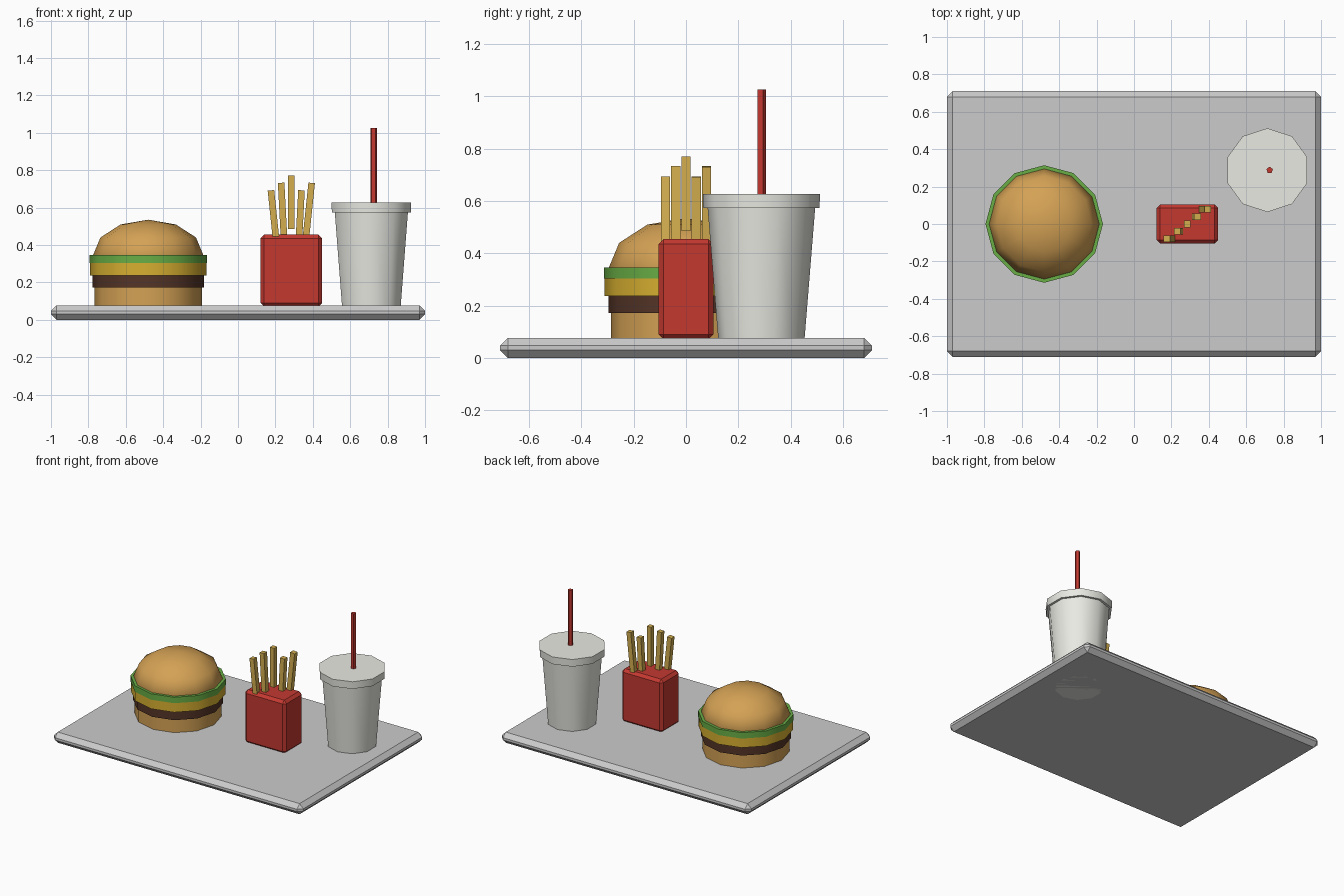
import bpy
import bmesh
from math import radians
from mathutils import Matrix

if "Cube" in bpy.data.objects:
    bpy.data.objects.remove(bpy.data.objects["Cube"])


def material(name, rgb):
    m = bpy.data.materials.new(name)
    m.diffuse_color = (*rgb, 1)
    m.use_nodes = True
    m.node_tree.nodes["Principled BSDF"].inputs["Base Color"].default_value = m.diffuse_color
    return m


bun = material("bun", (0.66, 0.36, 0.09))
brown = material("patty_brown", (0.09, 0.035, 0.02))
yellow = material("cheese_yellow", (0.68, 0.43, 0.03))
green = material("lettuce_green", (0.14, 0.42, 0.06))
red = material("red", (0.55, 0.04, 0.03))
gold = material("fry_gold", (0.66, 0.43, 0.08))
white = material("cup_white", (0.82, 0.82, 0.77))


def finish(name, bm, loc, mat=None, smooth=None):
    me = bpy.data.meshes.new(name)
    bmesh.ops.recalc_face_normals(bm, faces=bm.faces)
    bm.to_mesh(me)
    bm.free()
    ob = bpy.data.objects.new(name, me)
    ob.location = loc
    bpy.context.collection.objects.link(ob)
    if mat:
        me.materials.append(mat)
    if smooth:
        bpy.ops.object.select_all(action='DESELECT')
        ob.select_set(True)
        bpy.context.view_layer.objects.active = ob
        bpy.ops.object.shade_smooth_by_angle(angle=radians(smooth))
    return ob


def box(name, size, loc, mat=None, bevel=0, tilt=0):
    bm = bmesh.new()
    bmesh.ops.create_cube(bm, size=1, matrix=Matrix.Diagonal((*size, 1)))
    if bevel:
        bmesh.ops.bevel(bm, geom=bm.edges[:], offset=bevel, segments=1,
                        affect='EDGES', profile=0.5)
    ob = finish(name, bm, loc, mat)
    ob.rotation_euler.y = radians(tilt)
    return ob


def disc(name, sides, r0, r1, z0, z1, xy, mat, smooth=40):
    bm = bmesh.new()
    bmesh.ops.create_cone(bm, cap_ends=True, segments=sides, radius1=r0,
                          radius2=r1, depth=z1 - z0)
    return finish(name, bm, (*xy, (z0 + z1) / 2), mat, smooth)


# Tray with chamfered rim
box("tray", (2, 1.42, 0.077), (0, 0, 0.0385), bevel=0.03)

# Burger stack
centre = (-0.48, 0)
for name, r, z0, z1, mat in (
        ("bottom_bun", 0.287, 0.07, 0.175, bun),
        ("patty", 0.297, 0.172, 0.236, brown),
        ("cheese", 0.312, 0.236, 0.303, yellow),
        ("lettuce", 0.314, 0.303, 0.346, green)):
    disc(name, 12, r, r, z0, z1, centre, mat)

# Domed top bun
bm = bmesh.new()
bmesh.ops.create_uvsphere(bm, u_segments=12, v_segments=6, radius=1,
                          matrix=Matrix.Diagonal((0.295, 0.295, 0.19, 1)))
finish("top_bun", bm, (*centre, 0.345), bun, 50)

# Fries carton and five fanned fries
box("fries_carton", (0.33, 0.21, 0.385), (0.285, 0, 0.2625), red, bevel=0.02)
for i, z in enumerate((0.55, 0.59, 0.628, 0.55, 0.59)):
    k = i - 2
    box(f"fry_{i + 1}", (0.035, 0.035, 0.285), (0.285 + 0.047 * k, 0.039 * k, z),
        gold, tilt=3 * k)

# Drink cup, lid and straw
spot = (0.713, 0.288)
disc("cup", 10, 0.159, 0.206, 0, 0.58, spot, white)
disc("cup_lid", 10, 0.222, 0.224, 0.573, 0.626, spot, white)
disc("straw", 5, 0.018, 0.018, 0.55, 1.025, (0.725, 0.288), red, 30)
